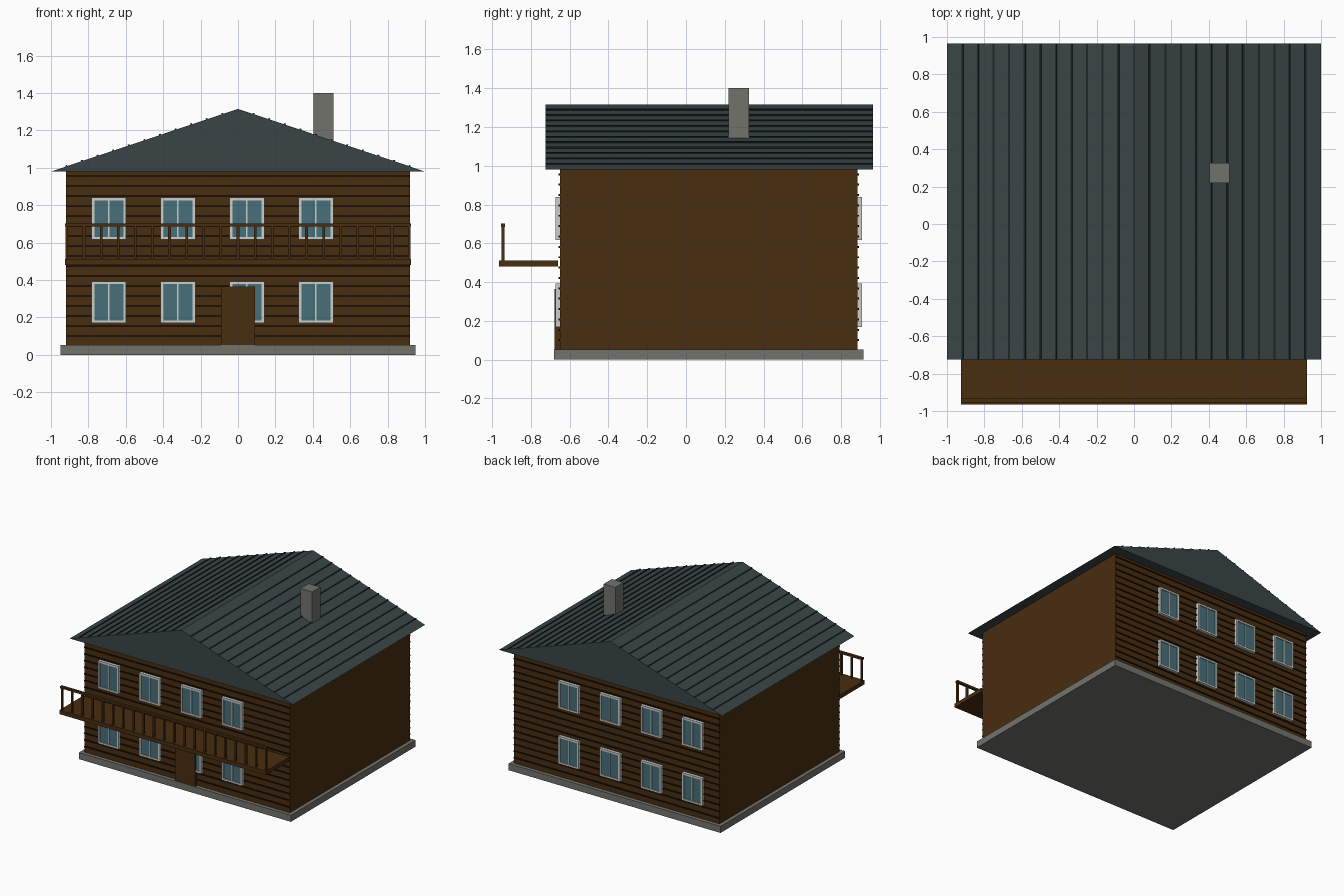
import bpy, bmesh, math
from mathutils import Matrix

if "Cube" in bpy.data.objects:
    bpy.data.objects.remove(bpy.data.objects["Cube"])


def material(name, rgb):
    m = bpy.data.materials.new(name)
    m.diffuse_color = (*rgb, 1.0)
    m.use_nodes = True
    m.node_tree.nodes["Principled BSDF"].inputs["Base Color"].default_value = m.diffuse_color
    return m


WOOD = material("brown_wood", (0.065, 0.026, 0.005))
GAP = material("dark_board_gap", (0.012, 0.005, 0.0015))
ROOF = material("slate_roof", (0.042, 0.060, 0.061))
SEAM = material("dark_roof_seam", (0.014, 0.020, 0.021))
STONE = material("grey_stone", (0.170, 0.170, 0.152))
GLASS = material("blue_glass", (0.064, 0.160, 0.195))
FRAME = material("pale_frame", (0.600, 0.620, 0.590))


def add_box(bm, lo, hi, rot=None):
    """Box from two corners, optionally tilted about its own centre."""
    size = [b - a for a, b in zip(lo, hi)]
    mid = [(a + b) / 2 for a, b in zip(lo, hi)]
    mat = Matrix.Translation(mid) @ (rot or Matrix()) @ Matrix.Diagonal((*size, 1))
    bmesh.ops.create_cube(bm, size=1, matrix=mat)


def finish(name, bm, mat):
    bmesh.ops.recalc_face_normals(bm, faces=bm.faces)
    me = bpy.data.meshes.new(name)
    bm.to_mesh(me)
    bm.free()
    me.materials.append(mat)
    ob = bpy.data.objects.new(name, me)
    bpy.context.collection.objects.link(ob)
    return ob


def boxes(name, mat, items):
    bm = bmesh.new()
    for lo, hi in items:
        add_box(bm, lo, hi)
    return finish(name, bm, mat)


FRONT, BACK, SIDE = -0.65, 0.885, 0.92
EAVE, RIDGE = 0.98, 1.315
ROOF_F, ROOF_B = -0.725, 0.965

# Foundation slab, house body, chimney
boxes("foundation", STONE, [((-0.95, -0.68, 0), (0.95, 0.915, 0.053))])
boxes("walls", WOOD, [((-SIDE, FRONT, 0.05), (SIDE, BACK, EAVE))])
boxes("chimney", STONE, [((0.405, 0.22, 1.10), (0.51, 0.325, 1.40))])

# Board gaps on front and back walls
gaps = []
for i in range(17):
    z = 0.10 + 0.0535 * i
    gaps.append(((-SIDE, FRONT - 0.007, z - 0.005), (SIDE, FRONT + 0.01, z + 0.005)))
    gaps.append(((-SIDE, BACK - 0.01, z - 0.005), (SIDE, BACK + 0.007, z + 0.005)))
boxes("board_gaps", GAP, gaps)

# Gable roof prism
bm = bmesh.new()
face = bm.faces.new([bm.verts.new((x, ROOF_F, z))
                     for x, z in ((-1, EAVE), (1, EAVE), (0, RIDGE))])
ext = bmesh.ops.extrude_face_region(bm, geom=[face], use_keep_orig=True)
verts = [g for g in ext["geom"] if isinstance(g, bmesh.types.BMVert)]
bmesh.ops.translate(bm, verts=verts, vec=(0, ROOF_B - ROOF_F, 0))
finish("roof", bm, ROOF)

# Raised seams running along both slopes
bm = bmesh.new()
pitch = math.atan(RIDGE - EAVE)
for s in (-1, 1):
    for i in range(1, 12):
        x = s * i / 12
        z = RIDGE - (RIDGE - EAVE) * i / 12
        add_box(bm, (x - 0.005, ROOF_F, z - 0.006), (x + 0.005, ROOF_B, z + 0.006),
                Matrix.Rotation(s * pitch, 4, "Y"))
finish("roof_seams", bm, SEAM)

# Windows: two rows of four on front and back
glass, frames = [], []
W, H, T = 0.0925, 0.112, 0.015


def wall_box(wall, out, x0, x1, z0, z1, depth):
    ys = sorted((wall - out * 0.01, wall + out * depth))
    return (x0, ys[0], z0), (x1, ys[1], z1)


for wall, out in ((FRONT, -1), (BACK, 1)):
    for cx in (-0.69, -0.321, 0.048, 0.417):
        for cz in (0.281, 0.728):
            glass.append(wall_box(wall, out, cx - W + T, cx + W - T,
                                  cz - H + T, cz + H - T, 0.016))
            for s in (-1, 1):
                a, b = sorted((cx + s * W, cx + s * (W - T)))
                frames.append(wall_box(wall, out, a, b, cz - H + T, cz + H - T, 0.024))
                a, b = sorted((cz + s * H, cz + s * (H - T)))
                frames.append(wall_box(wall, out, cx - W, cx + W, a, b, 0.024))
            frames.append(wall_box(wall, out, cx - 0.004, cx + 0.004,
                                   cz - H + T, cz + H - T, 0.022))
boxes("window_glass", GLASS, glass)
boxes("window_frames", FRAME, frames)

# Front door
boxes("door", WOOD, [((-0.09, FRONT - 0.028, 0.05), (0.09, FRONT + 0.01, 0.365))])

# Balcony deck, balusters and handrail
boxes("balcony_deck", WOOD, [((-0.925, -0.965, 0.48), (0.925, FRONT - 0.01, 0.512))])
boxes("balcony_balusters", WOOD,
      [((x - 0.007, -0.951, 0.505), (x + 0.007, -0.937, 0.69))
       for x in (-0.915 + 0.0915 * i for i in range(21))])
boxes("balcony_handrail", WOOD, [((-0.925, -0.954, 0.685), (0.925, -0.934, 0.702))])
